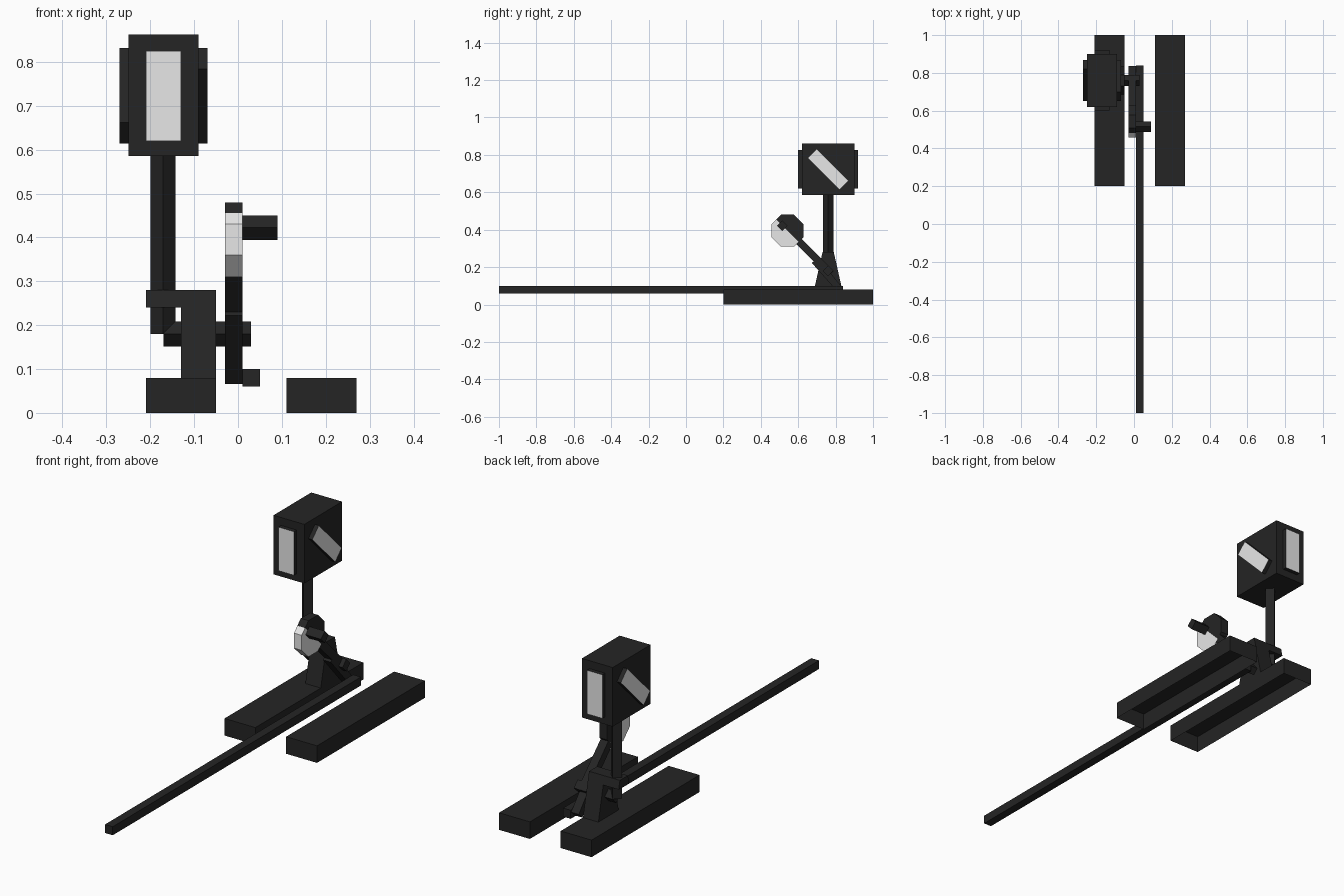
import bpy, bmesh, math
from mathutils import Vector

if "Cube" in bpy.data.objects:
    bpy.data.objects.remove(bpy.data.objects["Cube"])


def material(name, v):
    m = bpy.data.materials.new(name)
    m.diffuse_color = (v, v, v, 1)
    m.use_nodes = True
    m.node_tree.nodes["Principled BSDF"].inputs["Base Color"].default_value = m.diffuse_color
    return m


BLACK = material("black iron", 0.018)
WHITE = material("white paint", 0.8)


def prism(name, x0, x1, profile, white=None, open_bottom=False):
    """Extrude a (y, z) profile from x0 to x1; 'white' is a rule on faces."""
    bm = bmesh.new()
    a = [bm.verts.new((x0, y, z)) for y, z in profile]
    b = [bm.verts.new((x1, y, z)) for y, z in profile]
    n = len(profile)
    bm.faces.new(a)
    bm.faces.new(b[::-1])
    for i in range(n):
        j = (i + 1) % n
        bm.faces.new((a[i], b[i], b[j], a[j]))
    bmesh.ops.recalc_face_normals(bm, faces=bm.faces)
    bm.normal_update()
    for f in bm.faces:
        f.material_index = int(bool(white and white(f)))
    if open_bottom:
        bmesh.ops.delete(bm, geom=[f for f in bm.faces if f.normal.z < -0.9],
                         context='FACES_ONLY')
    me = bpy.data.meshes.new(name)
    bm.to_mesh(me)
    bm.free()
    me.materials.append(BLACK)
    me.materials.append(WHITE)
    ob = bpy.data.objects.new(name, me)
    bpy.context.collection.objects.link(ob)
    return ob


def rect(y0, y1, z0, z1):
    return [(y0, z0), (y1, z0), (y1, z1), (y0, z1)]


def diamond(y, z, r):
    return [(y - r, z), (y, z - r), (y + r, z), (y, z + r)]


def slanted(y0, z0, y1, z1, w):
    """Rectangle of width w along the line between two (y, z) points."""
    d = Vector((y1 - y0, z1 - z0)).normalized() * w / 2
    return [(y0 - d.y, z0 + d.x), (y1 - d.y, z1 + d.x),
            (y1 + d.y, z1 - d.x), (y0 + d.y, z0 - d.x)]


# Two sleepers, hollow underneath
for name, x in (("left_sleeper", -0.21), ("right_sleeper", 0.11)):
    prism(name, x, x + 0.16, rect(0.2, 1.0, 0, 0.08), open_bottom=True)

# Long switch rod
prism("switch_rod", 0.01, 0.05, rect(-1.0, 0.84, 0.06, 0.10))

# Tapered pedestal with a bracket for the post
prism("pedestal", -0.13, -0.05,
      [(0.685, 0.08), (0.835, 0.08), (0.79, 0.28), (0.73, 0.28)])
prism("post_bracket", -0.21, -0.13,
      [(0.721, 0.24), (0.799, 0.24), (0.79, 0.28), (0.73, 0.28)])

# Pivot shaft and lantern post, both square bars turned on edge
prism("pivot_shaft", -0.17, 0.03, diamond(0.76, 0.18, 0.0285))
bpy.ops.mesh.primitive_cylinder_add(vertices=4, radius=0.0285, depth=0.42,
                                    location=(-0.171, 0.76, 0.39))
post = bpy.context.object
post.name = "lantern_post"
post.data.materials.append(BLACK)

# Lever, lower crank arm and handle
prism("lever", -0.03, 0.01, slanted(0.603, 0.337, 0.775, 0.165, 0.04))
prism("crank_arm", -0.03, 0.01,
      [(0.673, 0.222), (0.812, 0.066), (0.837, 0.09), (0.705, 0.25)])
prism("handle", 0.01, 0.09, diamond(0.515, 0.422, 0.028))

# Octagonal weight, split along the lever into a white and a black half
CY, CZ, R = 0.543, 0.395, 0.085
h = R * math.tan(math.pi / 8)
ring = [(R, -h), (R, h), (h, R), (-h, R),
        (-R, h), (-R, -h), (-h, -R), (h, -R)]
m = R / math.sqrt(2)
halves = {"weight_black_half": [(m, -m)] + ring[0:4] + [(-m, m)],
          "weight_white_half": [(-m, m)] + ring[4:8] + [(m, -m)]}
for name, pts in halves.items():
    prism(name, -0.03, 0.01, [(CY + y, CZ + z) for y, z in pts],
          white=(lambda f: True) if "white" in name else None)

# Lantern box
prism("lantern_box", -0.25, -0.09, rect(0.62, 0.90, 0.585, 0.862))

# Upright panes on front and back, white on the outer face only
for name, y, s in (("front_pane", 0.60, -1), ("back_pane", 0.90, 1)):
    prism(name, -0.21, -0.13, rect(y, y + 0.02, 0.62, 0.825),
          white=lambda f, s=s: f.normal.y * s > 0.9)

# Slanted panes on both sides
for name, x, s in (("left_pane", -0.27, -1), ("right_pane", -0.09, 1)):
    prism(name, x, x + 0.02, slanted(0.675, 0.808, 0.845, 0.638, 0.068)
          if s > 0 else slanted(0.845, 0.808, 0.675, 0.638, 0.068),
          white=lambda f, s=s: f.normal.x * s > 0.9)
